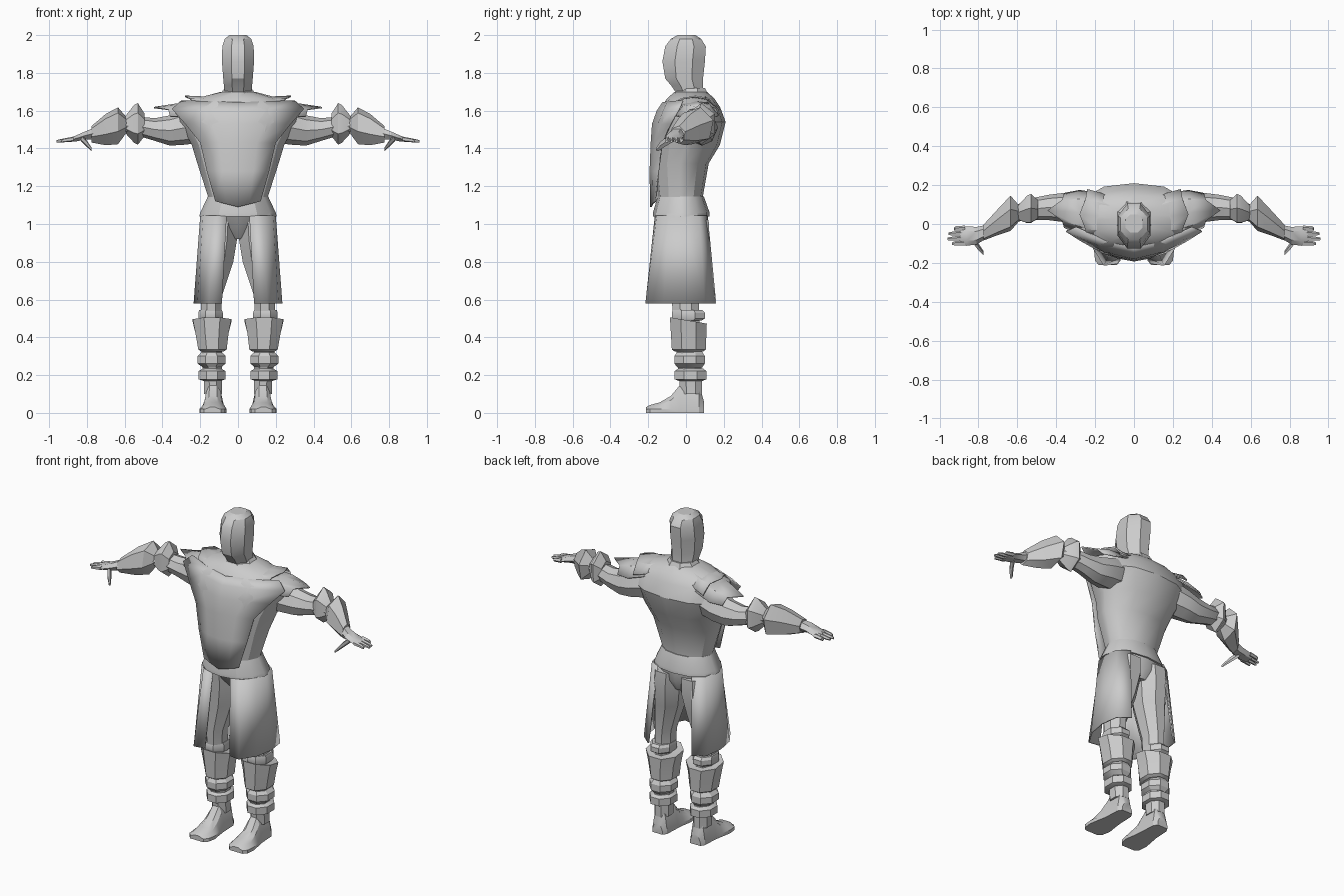
import bpy, bmesh, math
from mathutils import Vector

clay = bpy.data.materials.new("light_grey")
clay.diffuse_color = (0.6, 0.6, 0.6, 1)


def finish(name, bm, mirror, thick=0, smooth=28):
    bmesh.ops.recalc_face_normals(bm, faces=bm.faces)
    me = bpy.data.meshes.new(name)
    bm.to_mesh(me)
    bm.free()
    me.materials.append(clay)
    ob = bpy.data.objects.new(name, me)
    bpy.context.collection.objects.link(ob)
    bpy.ops.object.select_all(action='DESELECT')
    ob.select_set(True)
    bpy.context.view_layer.objects.active = ob
    bpy.ops.object.shade_smooth_by_angle(angle=math.radians(smooth))
    if thick:
        s = ob.modifiers.new("thickness", 'SOLIDIFY')
        s.thickness = thick
    if mirror:
        ob.modifiers.new("mirror", 'MIRROR')
    return ob


def loft(name, rows, mirror=False, closed=True, thick=0, smooth=28):
    """Skin a list of equal-length point rows; closed rows get end caps."""
    bm = bmesh.new()
    vs = [[bm.verts.new(p) for p in r] for r in rows]
    n = len(rows[0])
    for a, b in zip(vs, vs[1:]):
        for i in range(n if closed else n - 1):
            j = (i + 1) % n
            bm.faces.new((a[i], a[j], b[j], b[i]))
    if closed:
        bm.faces.new(vs[0])
        bm.faces.new(vs[-1])
    return finish(name, bm, mirror, thick, smooth)


def column(name, st, n=8, mirror=True, smooth=28):
    """Upright part: stations (z, x0, x1, y0, y1) are box limits of each ring."""
    k = 1 / math.cos(math.pi / n)
    rows = []
    for z, x0, x1, y0, y1 in st:
        rows.append([((x0 + x1) / 2 + (x1 - x0) / 2 * k * math.cos((i + .5) * math.tau / n),
                      (y0 + y1) / 2 + (y1 - y0) / 2 * k * math.sin((i + .5) * math.tau / n), z)
                     for i in range(n)])
    return loft(name, rows, mirror, smooth=smooth)


def tube(name, st, n=6, phase=0.0, smooth=28):
    """Sideways part: stations (x, y, z, ry, rz)."""
    return loft(name, [[(x, y + ry * math.cos(i * math.tau / n + phase),
                         z + rz * math.sin(i * math.tau / n + phase)) for i in range(n)]
                       for x, y, z, ry, rz in st], True, smooth=smooth)


# head and neck
column("head", [(1.69, -.07, .07, -.05, .09), (1.735, -.075, .075, -.08, .09),
                (1.77, -.078, .078, -.11, .09), (1.86, -.085, .085, -.125, .10),
                (1.94, -.083, .083, -.11, .105), (1.98, -.07, .07, -.08, .08),
                (2.0, -.045, .045, -.045, .05)], 8, False)
column("collar", [(1.62, -.15, .15, -.08, .15), (1.68, -.10, .10, -.07, .12),
                  (1.72, -.07, .07, -.04, .10)], 8, False)

# torso: (z, half width, front y, back y)
half = [(0, 1), (.5, .9), (.85, .55), (1, .1)]


def body_ring(z, w, f, b):
    m = (f + b) / 2 + .01
    right = [(w * a, m + (f - m) * c) for a, c in half] + \
            [(w * a, m + (b - m) * c) for a, c in reversed(half)]
    left = [(-x, y) for x, y in right[-2:0:-1]]
    return [(x, y, z) for x, y in right + left]


loft("torso", [body_ring(*s) for s in [
    (1.10, .16, -.15, .09), (1.15, .16, -.15, .09), (1.32, .215, -.17, .12),
    (1.42, .245, -.17, .18), (1.54, .31, -.165, .21), (1.62, .31, -.13, .18),
    (1.665, .22, -.10, .15), (1.70, .09, -.06, .11)]])
loft("belt_flare", [body_ring(*s) for s in [
    (1.04, .205, -.175, .125), (1.06, .20, -.175, .125), (1.145, .16, -.15, .095)]])
loft("hips", [body_ring(*s) for s in [
    (.92, .06, -.05, .08), (.98, .14, -.10, .11), (1.05, .18, -.14, .115)]])

# chest plate: rows of (z, half width, centre y, edge y, edge lift)
rows = []
for z, w, yc, ye, lift in [(1.09, .12, -.19, -.165, .03), (1.28, .165, -.193, -.15, 0),
                           (1.43, .20, -.187, -.13, 0), (1.53, .28, -.18, -.085, 0),
                           (1.60, .35, -.155, -.04, .01), (1.645, .30, -.125, -.02, .01)]:
    rows.append([(w * t, yc + (ye - yc) * abs(t) ** 1.5, z + lift * abs(t))
                 for t in (-1, -.5, 0, .5, 1)])
loft("chest_plate", rows, closed=False, thick=.008, smooth=40)

# layered pointed shoulder plates
def pad(name, st):
    loft(name, [[(x, y - d, z - h), (x + .01, y - d * .6, z - h * .2), (x + tip, y, z),
                 (x + .01, y + d * .6, z - h * .2), (x, y + d, z - h)]
                for x, y, z, d, h, tip in st], True, False, .008, 20)


pad("inner_shoulder_plate", [(.08, .03, 1.695, .09, .02, 0), (.17, .04, 1.675, .12, .05, 0),
                             (.24, .05, 1.68, .13, .07, .04)])
pad("outer_shoulder_plate", [(.17, .04, 1.66, .12, .05, 0), (.28, .06, 1.645, .115, .07, 0),
                             (.36, .07, 1.62, .09, .05, .085)])

# arms
tube("upper_arm", [(.20, .06, 1.53, .10, .10), (.28, .075, 1.51, .095, .09),
                   (.36, .085, 1.495, .075, .08), (.44, .085, 1.50, .065, .06),
                   (.54, .075, 1.52, .055, .05), (.62, .05, 1.52, .04, .035)], 8)
tube("elbow_cuff", [(.495, .075, 1.525, .055, .06), (.53, .08, 1.53, .085, .11),
                    (.55, .075, 1.53, .08, .10), (.605, .055, 1.525, .035, .035)], 6, .5)
tube("forearm_guard", [(.585, .055, 1.525, .035, .035), (.635, .055, 1.52, .095, .10),
                       (.70, .01, 1.50, .07, .085), (.775, -.045, 1.475, .042, .045)], 6, .3)

# hands
tube("palm", [(.76, -.04, 1.48, .035, .035), (.81, -.06, 1.468, .045, .025),
              (.86, -.062, 1.452, .05, .018), (.895, -.06, 1.445, .045, .012)], 6)
for i, (y, tip) in enumerate([(-.022, .925), (-.047, .955), (-.073, .96), (-.098, .935)]):
    tube(f"finger_{i + 1}", [(.87, y, 1.45, .014, .013), (.92, y - .002, 1.443, .012, .011),
                             (tip, y - .004, 1.438, .008, .007)], 5)
tube("thumb", [(.83, -.075, 1.455, .025, .02), (.80, -.12, 1.425, .02, .018),
               (.775, -.15, 1.395, .012, .01)], 5)

# skirt panels, open at front and back
top = [(.06, -.165), (.13, -.155), (.185, -.09), (.20, -.01), (.185, .07), (.12, .115)]
low = [(.085, -.205), (.155, -.215), (.215, -.12), (.235, -.01), (.22, .10), (.15, .16)]
loft("skirt_panel", [[(x, y, 1.045) for x, y in top], [(x, y, .58) for x, y in low]],
     True, False, .008, 20)

# legs
column("leg", [(1.02, .0, .18, -.11, .12), (.92, .005, .185, -.10, .125),
               (.80, .025, .19, -.09, .10), (.62, .085, .195, -.075, .07),
               (.50, .09, .195, -.07, .07), (.33, .085, .195, -.05, .08),
               (.16, .085, .18, -.035, .085), (.10, .085, .18, -.03, .085)])
column("knee_strap", [(.49, .085, .205, -.07, .085), (.50, .08, .21, -.075, .10),
                      (.53, .08, .21, -.075, .10), (.545, .085, .205, -.07, .085)])
guard = column("shin_guard", [(.325, .075, .195, -.06, .09), (.335, .06, .21, -.075, .105),
                              (.42, .05, .225, -.08, .108), (.495, .035, .24, -.085, .11),
                              (.49, .07, .21, -.06, .08)])
for v in guard.data.vertices:                    # rim slopes down to the back
    if v.co.z > .48:
        v.co.z += .01 - .17 * (v.co.y + .08)
column("upper_ankle_ring", [(.24, .09, .185, -.045, .085), (.262, .065, .215, -.062, .10),
                            (.30, .065, .215, -.062, .10), (.325, .09, .19, -.045, .085)])
column("lower_ankle_ring", [(.17, .09, .185, -.04, .09), (.178, .067, .208, -.06, .108),
                            (.222, .067, .208, -.06, .108), (.235, .09, .185, -.04, .09)])

# feet: cross-sections from heel to toe (y, inner x, outer x, height)
foot = []
for y, a, b, h in [(.095, .095, .165, .06), (.07, .08, .18, .15), (-.03, .075, .185, .15),
                   (-.08, .07, .195, .09), (-.14, .06, .205, .055), (-.19, .07, .20, .042),
                   (-.212, .09, .18, .03)]:
    m, w = (a + b) / 2, (b - a) / 2
    foot.append([(a, y, 0), (b, y, 0), (b, y, min(.02, h)), (m + w * .7, y, h * .75),
                 (m + w * .35, y, h), (m - w * .35, y, h), (m - w * .7, y, h * .75),
                 (a, y, min(.02, h))])
loft("foot", foot, True)
